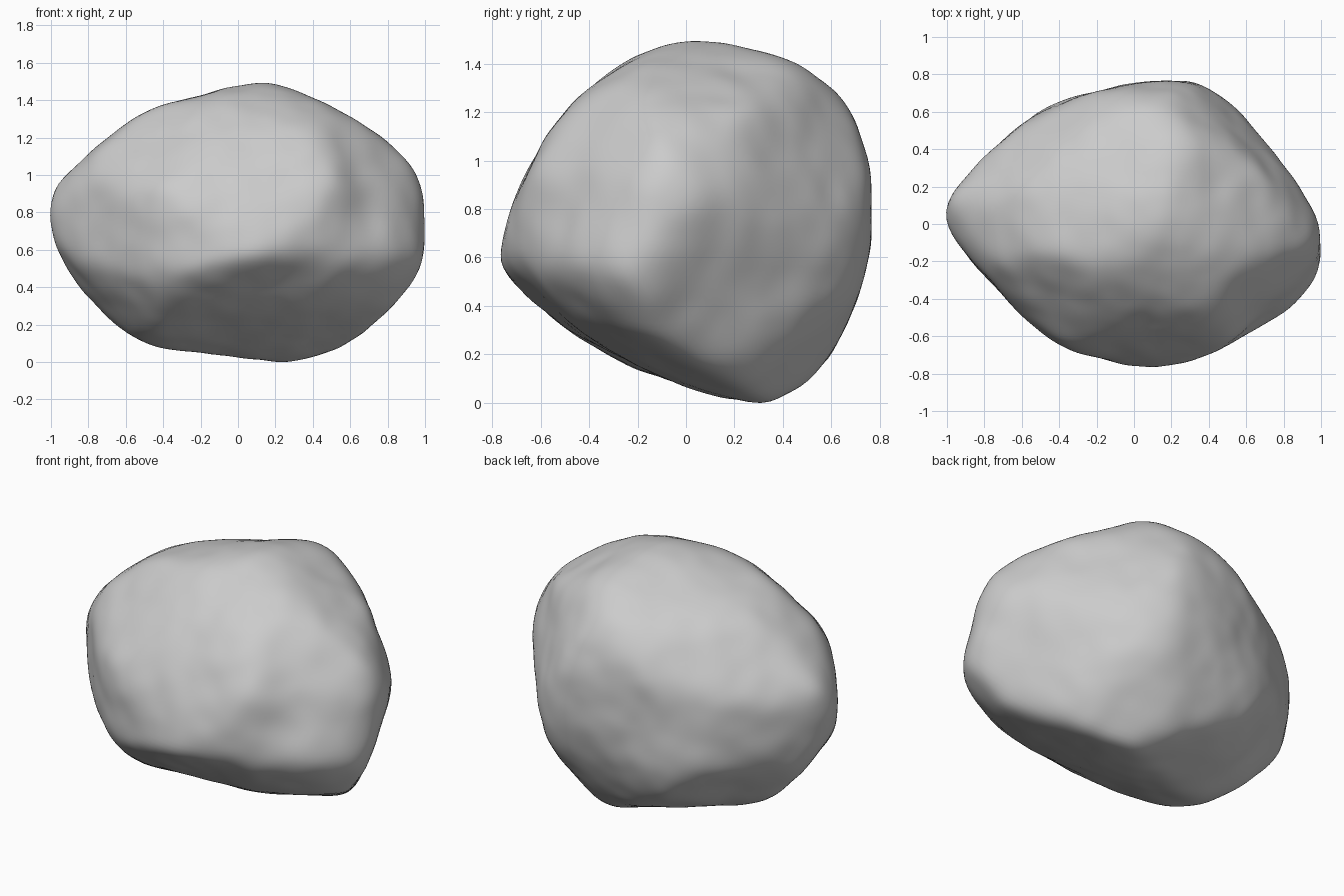
import bpy
import bmesh
from math import cos, sin, tau
from mathutils import Vector, noise

cube = bpy.data.objects.get("Cube")
if cube:
    bpy.data.objects.remove(cube, do_unlink=True)

CENTRE = Vector((0, 0, .74))
SHARPNESS = 30
ANGLES = 24

# Profiles of the boulder around its centre, each drawn on its own plane
front_profile = [
    (-1, .01), (-.99, .16), (-.85, .38), (-.6, .55), (-.4, .63), (0, .71),
    (.2, .74), (.42, .7), (.6, .6), (.9, .38), (.96, .24), (1, -.02),
    (.97, -.24), (.85, -.46), (.7, -.61), (.6, -.67), (.23, -.74),
    (-.1, -.66), (-.6, -.62), (-.7, -.54), (-.85, -.34), (-.95, -.21)]
side_profile = [
    (-.77, -.13), (-.72, .03), (-.6, .3), (-.42, .54), (-.2, .69),
    (-.05, .74), (.2, .69), (.45, .66), (.6, .59), (.72, .36), (.765, .06),
    (.75, -.14), (.7, -.36), (.6, -.54), (.5, -.68), (.4, -.74),
    (-.08, -.66), (-.4, -.55), (-.5, -.46), (-.6, -.34), (-.75, -.21)]
plan_profile = [
    (-1, .04), (-.95, .18), (-.8, .38), (-.6, .54), (-.3, .66), (-.1, .74),
    (.15, .77), (.38, .73), (.6, .57), (.8, .31), (.95, .1), (1, -.1),
    (.97, -.25), (.9, -.38), (.6, -.6), (.4, -.69), (.2, -.76), (0, -.77),
    (-.2, -.72), (-.5, -.58), (-.7, -.38), (-.9, -.17)]
leaning_back_profile = [
    (-.85, .09), (-.79, .36), (-.69, .5), (-.42, .67), (0, .72), (.44, .7),
    (.6, .57), (.76, .23), (.84, -.09), (.73, -.47), (.57, -.69),
    (-.02, -.61), (-.39, -.55), (-.69, -.41), (-.78, -.2)]
leaning_front_profile = [
    (-.85, -.09), (-.84, .28), (-.7, .56), (-.46, .69), (-.14, .74),
    (.02, .72), (.45, .53), (.77, .17), (.85, -.15), (.74, -.44),
    (.45, -.7), (.02, -.74), (-.44, -.74), (-.73, -.41), (-.79, -.25)]
leaning_right_profile = [
    (-.92, -.04), (-.77, .55), (-.45, .68), (.03, .8), (.27, .76),
    (.59, .51), (.82, .09), (.82, -.23), (.75, -.47), (.56, -.66),
    (.3, -.74), (-.13, -.66), (-.56, -.44), (-.8, -.23)]

# Across and up directions of each profile's plane
profiles = [
    ((1, 0, 0), (0, 0, 1), front_profile),
    ((0, 1, 0), (0, 0, 1), side_profile),
    ((1, 0, 0), (0, 1, 0), plan_profile),
    ((.8, .6, 0), (-.25, .34, .906), leaning_back_profile),
    ((-.8, -.6, 0), (.25, -.34, .906), leaning_front_profile),
    ((-.707, .707, 0), (.3, .3, .906), leaning_right_profile),
]

# Corners worn off between the profiles
corners = [
    ((1, -1, 1), .8), ((-1, -1, 1), .77), ((-1, 1, 1), .77), ((1, 1, 1), .83),
    ((1, -1, -1), .84), ((-1, -1, -1), .77), ((-1, 1, -1), .79),
    ((1, 1, -1), .85),
]

# Worn hollows and bulges: position, radius, depth
dents = [
    ((.72, -.52, .8), .17, -.04), ((.86, -.38, .5), .2, .02),
    ((.2, -.6, .36), .2, -.025), ((.85, .1, .5), .25, -.015),
    ((-.2, -.3, .12), .2, -.015),
]


def facets_around(across, up, profile):
    """Facets touching a profile on every side, as direction and distance."""
    across, up = Vector(across), Vector(up)
    for i in range(ANGLES):
        u, v = cos(tau * i / ANGLES), sin(tau * i / ANGLES)
        reach = max(u * a + v * b for a, b in profile)
        yield (across * u + up * v).normalized(), reach


def radius(d, normals, reach):
    """Rounded intersection of all facets along one direction."""
    total = sum(max(0, n.dot(d) / h) ** SHARPNESS
                for n, h in zip(normals, reach))
    return total ** (-1 / SHARPNESS)


def sphere(level):
    ball = bmesh.new()
    bmesh.ops.create_icosphere(ball, subdivisions=level, radius=1)
    return ball


facets = [f for p in profiles for f in facets_around(*p)]
facets += [(Vector(n).normalized(), h) for n, h in corners]
normals = [n for n, h in facets]

# Push the facets out until the rounded solid touches each of them
reach = [h for n, h in facets]
probe = sphere(4)
directions = [v.co.normalized() for v in probe.verts]
probe.free()
for step in range(12):
    points = [d * radius(d, normals, reach) for d in directions]
    for i, (n, h) in enumerate(facets):
        touch = max(n.dot(p) for p in points)
        reach[i] = min(max(reach[i] * h / touch, h * .95), h * 1.2)

# Boulder surface with hollows and fine weathering
bm = sphere(6)
for v in bm.verts:
    d = v.co.normalized()
    p = d * radius(d, normals, reach) + CENTRE
    for spot, size, depth in dents:
        p += d * depth * 2.718 ** (-((p - Vector(spot)).length / size) ** 2)
    p += d * (noise.noise(p * 3) * .012 + noise.noise(p * 7) * .006)
    v.co = p

# Rest the boulder on the ground
ground = min(v.co.z for v in bm.verts)
bmesh.ops.translate(bm, verts=bm.verts, vec=(0, 0, -ground))

mesh = bpy.data.meshes.new("boulder")
bm.to_mesh(mesh)
bm.free()
mesh.shade_smooth()

stone = bpy.data.materials.new("stone grey")
stone.use_nodes = True
colour = (.6, .6, .6, 1)
stone.diffuse_color = colour
stone.node_tree.nodes["Principled BSDF"].inputs["Base Color"].default_value = colour
mesh.materials.append(stone)

boulder = bpy.data.objects.new("boulder", mesh)
bpy.context.collection.objects.link(boulder)
